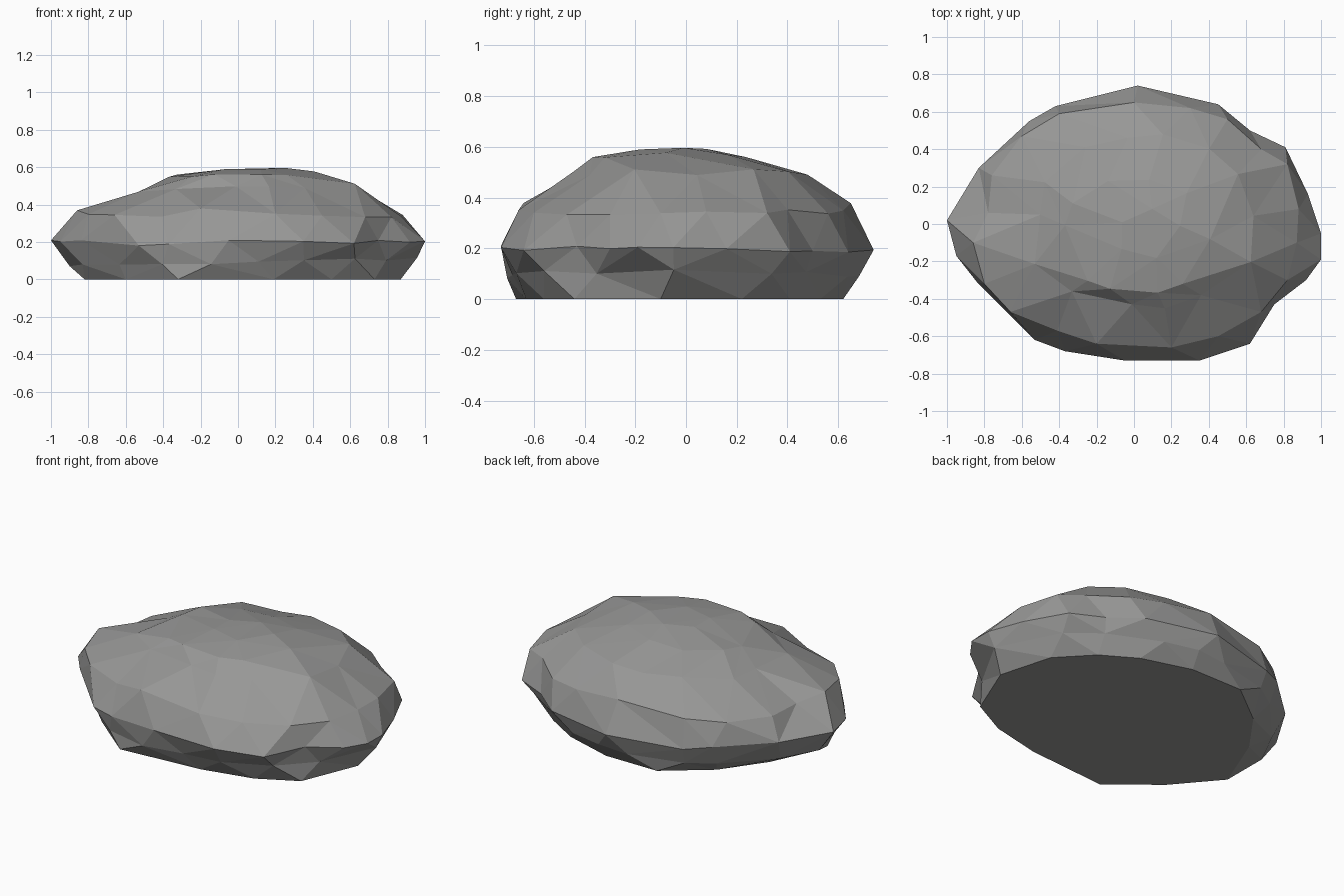
import bpy, bmesh, math, random
from mathutils import Vector

random.seed(4)
if "Cube" in bpy.data.objects:
    bpy.data.objects.remove(bpy.data.objects["Cube"], do_unlink=True)

# Stone material
stone = bpy.data.materials.new("grey stone")
stone.use_nodes = True
colour = (0.31, 0.31, 0.305, 1)
stone.diffuse_color = colour
bsdf = stone.node_tree.nodes["Principled BSDF"]
bsdf.inputs["Base Color"].default_value = colour
bsdf.inputs["Roughness"].default_value = 0.9

# Plan outlines, anticlockwise from the right: foot, widest level, shoulder
FOOT = [(.87, -.1), (.78, .22), (.6, .41), (.4, .53), (.1, .62), (-.24, .62),
        (-.5, .42), (-.68, .17), (-.82, -.18), (-.6, -.44), (-.32, -.67),
        (.19, -.63), (.5, -.56), (.73, -.44)]
WAIST = [(1, -.05), (.93, .16), (.81, .41), (.62, .5), (.45, .64), (.02, .74),
         (-.42, .63), (-.56, .55), (-.83, .3), (-1, .02), (-.95, -.17),
         (-.84, -.31), (-.53, -.62), (-.37, -.68), (-.05, -.73), (.35, -.73),
         (.62, -.64), (.75, -.43), (.92, -.3), (1, -.19)]
SHOULDER = [(.88, .08), (.82, .32), (.68, .4), (.5, .56), (.3, .62), (0, .65),
            (-.4, .59), (-.6, .47), (-.76, .26), (-.78, .06), (-.86, -.1),
            (-.8, -.32), (-.66, -.47), (-.41, -.57), (-.2, -.64), (.2, -.66),
            (.45, -.6), (.68, -.47), (.82, -.3), (.87, -.1)]


def reach(outline, angle):
    """Distance from the centre to an outline along a direction."""
    d = Vector((math.cos(angle), math.sin(angle)))
    for a, b in zip(outline, outline[1:] + outline[:1]):
        a, b = Vector(a), Vector(b)
        e = b - a
        den = d.cross(e)
        if abs(den) < 1e-9:
            continue
        dist, along = a.cross(e) / den, a.cross(d) / den
        if dist > 0 and -1e-6 <= along <= 1 + 1e-6:
            return dist


bm = bmesh.new()
targets = {}


def corner(angle, share, z, place):
    """Corner on a regular dome, with the rough place it moves to later."""
    vert = bm.verts.new((math.cos(angle) * share, math.sin(angle) * share, z))
    targets[vert] = Vector(place)


def drawn_level(outline, share, z, jitter):
    for x, y in outline:
        corner(math.atan2(y, x), share, z, (x, y, z + random.uniform(-jitter, jitter)))


def spaced_level(lower, upper, blend, count, share, z, scale, shift, jitter):
    """Evenly turned corners between two outlines, scaled and shifted."""
    for i in range(count):
        angle = math.tau * (i + random.uniform(-.25, .25)) / count
        radius = reach(lower, angle) * (1 - blend) + reach(upper, angle) * blend
        radius *= scale + random.uniform(-jitter, jitter)
        x, y = math.cos(angle) * radius + shift[0], math.sin(angle) * radius + shift[1]
        corner(angle, share, z, (x, y, z + .02 * x + random.uniform(-jitter, jitter) / 2))


# Flared sides
drawn_level(FOOT, .87, 0, 0)
spaced_level(FOOT, WAIST, .6, 18, .955, .09, 1, (0, 0), .02)
drawn_level(WAIST, 1, .195, .015)
drawn_level(SHOULDER, .9, .355, .025)
# Shallow dome
spaced_level(SHOULDER, SHOULDER, 1, 14, .69, .488, .7, (.04, .02), .025)
spaced_level(SHOULDER, SHOULDER, 1, 10, .46, .563, .46, (0, -.06), .02)
spaced_level(SHOULDER, SHOULDER, 1, 5, .2, .59, .2, (.08, -.05), .005)

# Wrap the corners in facets, then move them to their rough places
bmesh.ops.convex_hull(bm, input=bm.verts[:])
for vert in bm.verts:
    vert.co = targets[vert]
bmesh.ops.dissolve_limit(bm, angle_limit=math.radians(1), verts=bm.verts[:], edges=bm.edges[:])
bmesh.ops.triangulate(bm, faces=[f for f in bm.faces if f.calc_center_median().z > .01])
bmesh.ops.recalc_face_normals(bm, faces=bm.faces[:])

mesh = bpy.data.meshes.new("boulder")
bm.to_mesh(mesh)
bm.free()
mesh.materials.append(stone)
boulder = bpy.data.objects.new("boulder", mesh)
bpy.context.collection.objects.link(boulder)
